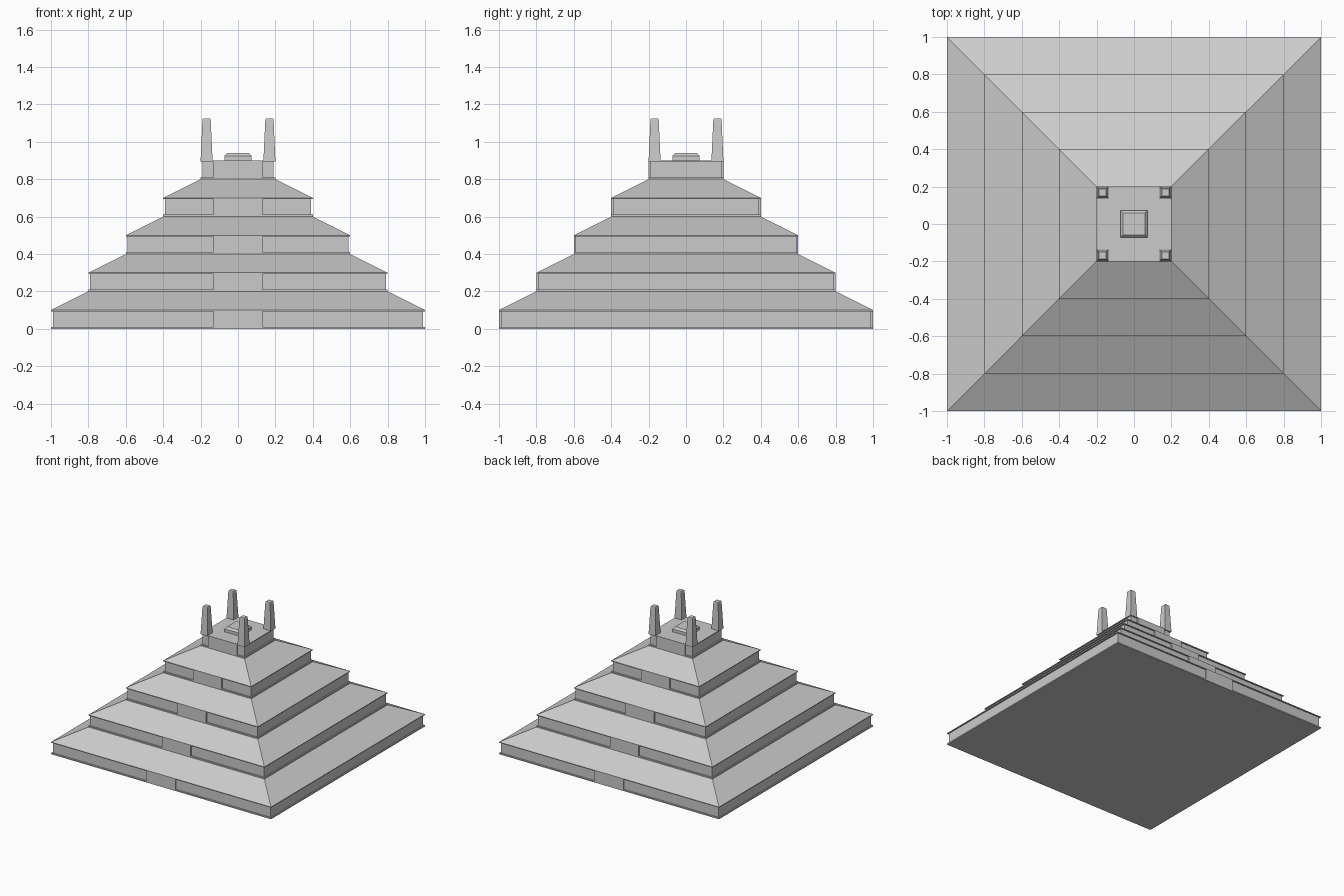
import bpy, bmesh

if "Cube" in bpy.data.objects:
    bpy.data.objects.remove(bpy.data.objects["Cube"])

def loft(name, rings, cx=0, cy=0):
    """Stack of square rings (half width, z), capped at both ends."""
    bm = bmesh.new()
    loops = []
    for h, z in rings:
        loops.append([bm.verts.new((cx + sx * h, cy + sy * h, z))
                      for sx, sy in ((-1, -1), (1, -1), (1, 1), (-1, 1))])
    for a, b in zip(loops, loops[1:]):
        for i in range(4):
            j = (i + 1) % 4
            bm.faces.new((a[i], a[j], b[j], b[i]))
    bm.faces.new(loops[0][::-1])
    bm.faces.new(loops[-1])
    bmesh.ops.recalc_face_normals(bm, faces=bm.faces)
    me = bpy.data.meshes.new(name)
    bm.to_mesh(me)
    bm.free()
    ob = bpy.data.objects.new(name, me)
    bpy.context.collection.objects.link(ob)
    return ob

def box(name, lo, hi):
    bpy.ops.mesh.primitive_cube_add(size=1, location=[(a + b) / 2 for a, b in zip(lo, hi)])
    ob = bpy.context.object
    ob.name = name
    ob.scale = [b - a for a, b in zip(lo, hi)]
    return ob

TIERS = 5
LIP = 0.01

# Stepped body: grooved wall band then sloped roof on each tier
profile = []
for i in range(TIERS):
    s, z = 1 - 0.2 * i, 0.2 * i
    profile += [(s, z), (s, z + 0.01), (s - LIP, z + 0.01),
                (s - LIP, z + 0.094), (s, z + 0.094), (s, z + 0.1)]
loft("stepped_body", profile)

# Flush piers in the middle of the front and back walls
for i in range(TIERS):
    s, z = 1 - 0.2 * i, 0.2 * i
    for side, name in ((-1, "front_pier"), (1, "back_pier")):
        y0, y1 = sorted((side * s, side * (s - 0.015)))
        box(f"{name}_{i + 1}", (-0.13, y0, z + 0.01), (0.13, y1, z + 0.094))

# Tapered corner obelisks
for sx in (-1, 1):
    for sy in (-1, 1):
        loft("corner_obelisk", [(0.032, 0.9), (0.022, 1.118), (0.019, 1.124)],
             sx * 0.168, sy * 0.168)

# Central altar slab with chamfered top
loft("altar", [(0.073, 0.9), (0.073, 0.925), (0.058, 0.94)])
